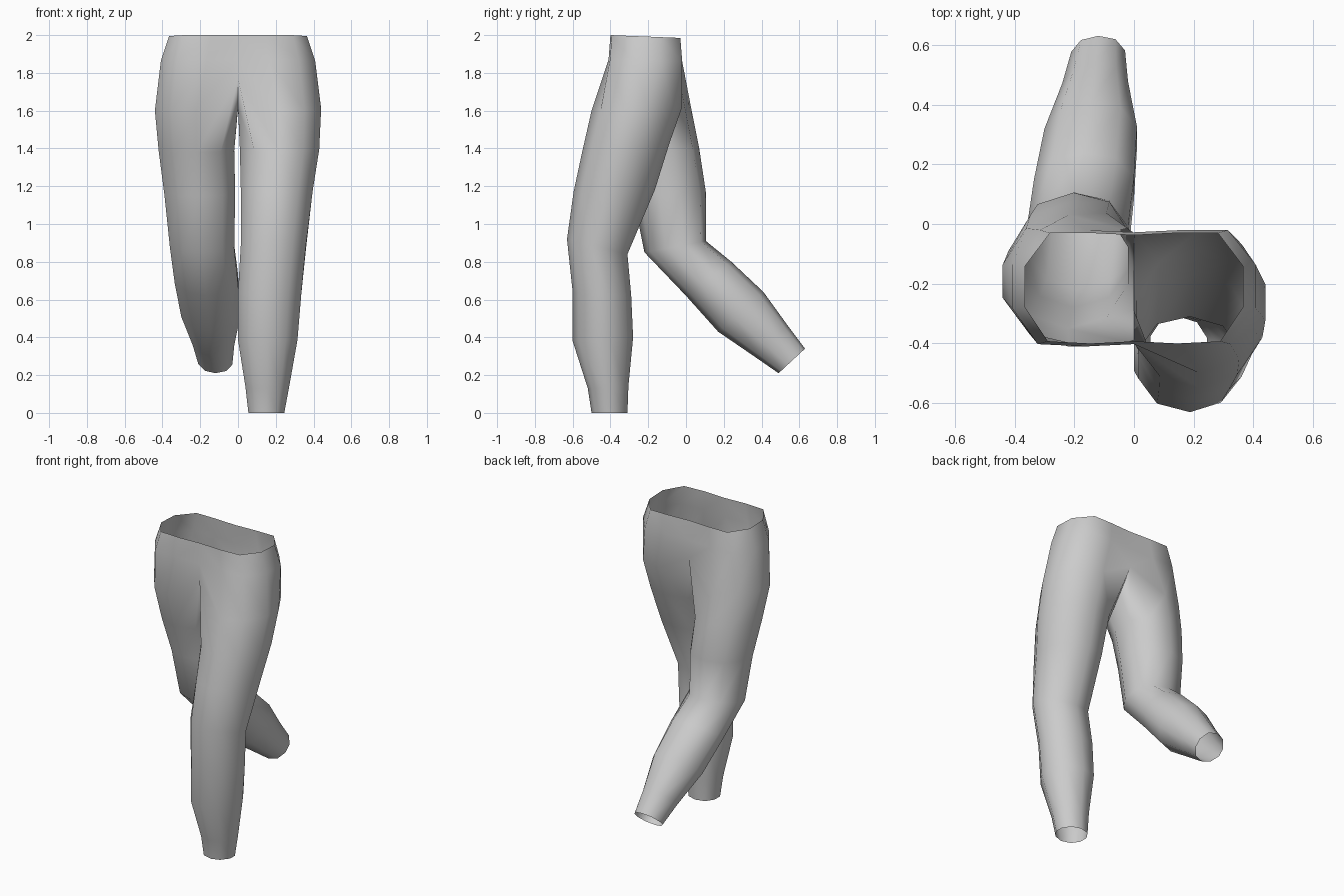
import bpy, bmesh

if "Cube" in bpy.data.objects:
    bpy.data.objects.remove(bpy.data.objects["Cube"])

# Ring templates as (inner->outer, front->back) fractions
HIP = [None, (0, .02), (.4, 0), (.79, .02), (1, .33), (1, .70), (.77, 1), (.4, 1), (0, .98), None]
LEG = [(0, .35), (.18, .09), (.5, 0), (.8, .1), (1, .37), (1, .62), (.82, .9), (.5, 1), (.18, .92), (0, .65)]
# Shared saddle between the legs: ring index -> (y, z)
CROTCH = {0: (-.29, 1.62), 1: (-.40, 1.77), 8: (-.03, 1.74), 9: (-.15, 1.61)}

# Each ring: inner x, outer x, front y, front z, back y, back z
WAIST = [(0, .365, -.40, 2.0, -.03, 1.985), (0, .408, -.41, 1.87, -.02, 1.86)]
STANDING = [
    (0, .44, -.50, 1.60, -.02, 1.62), (.01, .43, -.55, 1.38, -.09, 1.42),
    (.015, .395, -.595, 1.17, -.165, 1.18), (.015, .36, -.63, .92, -.31, .84),
    (0, .335, -.60, .64, -.29, .62), (0, .315, -.60, .38, -.28, .40),
    (.04, .27, -.52, .13, -.305, .14), (.055, .245, -.50, 0, -.31, 0)]
TRAILING = [
    (0, -.44, -.41, 1.60, .03, 1.60), (-.02, -.42, -.35, 1.38, .07, 1.40),
    (-.015, -.39, -.28, 1.15, .105, 1.17), (-.02, -.36, -.22, .85, .105, .91),
    (0, -.335, 0, .62, .24, .80), (.01, -.30, .17, .43, .41, .64),
    (-.02, -.24, .36, .30, .54, .46), (-.03, -.21, .49, .21, .63, .34)]


def make_ring(bm, spec, template, pinned=None):
    xi, xo, fy, fz, by, bz = spec
    verts = []
    for i, uv in enumerate(template):
        if pinned and i in pinned:
            verts.append(bm.verts.new((0, *pinned[i])))
        elif uv is None:
            verts.append(None)
        else:
            u, v = uv
            verts.append(bm.verts.new((xi + (xo - xi) * u, fy + (by - fy) * v, fz + (bz - fz) * v)))
    return verts


def make_half(bm, leg, side):
    rings = [make_ring(bm, (a, b * side, *rest), HIP) for a, b, *rest in WAIST]
    rings += [make_ring(bm, s, LEG, CROTCH if n == 0 else None) for n, s in enumerate(leg)]
    for a, b in zip(rings, rings[1:]):
        for i in range(10):
            j = (i + 1) % 10
            quad = (a[i], a[j], b[j], b[i])
            if None not in quad:
                bm.faces.new(quad)


# Trousers: two lofted halves welded down the middle, open at waist and hems
bm = bmesh.new()
make_half(bm, STANDING, 1)
make_half(bm, TRAILING, -1)
bmesh.ops.remove_doubles(bm, verts=bm.verts, dist=.001)
bmesh.ops.recalc_face_normals(bm, faces=bm.faces)
# Make sure the normals point outward
outer = max(bm.faces, key=lambda f: f.calc_center_median().x)
if outer.normal.x < 0:
    bmesh.ops.reverse_faces(bm, faces=bm.faces)
mesh = bpy.data.meshes.new("trousers")
bm.to_mesh(mesh)
bm.free()
trousers = bpy.data.objects.new("trousers", mesh)
bpy.context.collection.objects.link(trousers)
bpy.context.view_layer.objects.active = trousers
trousers.select_set(True)
bpy.ops.object.shade_smooth_by_angle(angle=1.05)
